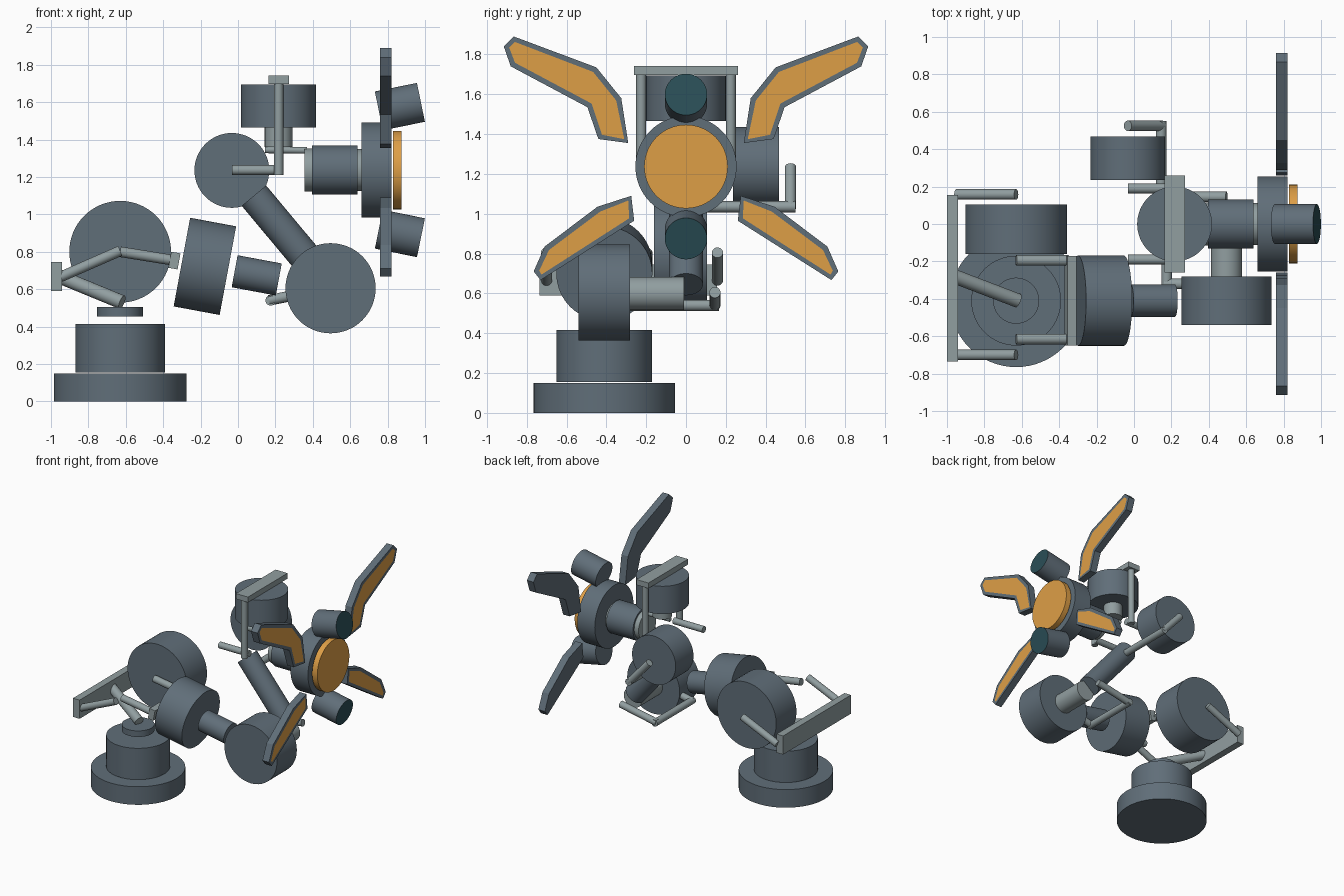
import bpy, bmesh
from mathutils import Vector

if "Cube" in bpy.data.objects:
    bpy.data.objects.remove(bpy.data.objects["Cube"])


def material(name, rgb):
    m = bpy.data.materials.new(name)
    m.diffuse_color = (*rgb, 1)
    m.use_nodes = True
    m.node_tree.nodes["Principled BSDF"].inputs["Base Color"].default_value = m.diffuse_color
    return m


STEEL = material("slate_steel", (0.117, 0.156, 0.190))
LIGHT = material("pale_metal", (0.283, 0.342, 0.352))
AMBER = material("amber", (0.73, 0.345, 0.062))
TEAL = material("dark_teal_glass", (0.023, 0.076, 0.093))


def finish(name, bm, *mats):
    bmesh.ops.recalc_face_normals(bm, faces=bm.faces)
    me = bpy.data.meshes.new(name)
    bm.to_mesh(me)
    bm.free()
    for m in mats:
        me.materials.append(m)
    ob = bpy.data.objects.new(name, me)
    bpy.context.collection.objects.link(ob)
    return ob


def cyl(name, a, b, r, mat=STEEL, cap=None, seg=64):
    """Cylinder from point a to point b; optional cap material on the b end."""
    a, b = Vector(a), Vector(b)
    d = b - a
    bm = bmesh.new()
    bmesh.ops.create_cone(bm, cap_ends=True, segments=seg, radius1=r, radius2=r, depth=d.length)
    for f in bm.faces:
        f.smooth = len(f.verts) == 4
        if cap and len(f.verts) > 4 and f.calc_center_median().z > 0:
            f.material_index = 1
    rot = d.to_track_quat('Z', 'Y').to_matrix()
    for v in bm.verts:
        v.co = rot @ v.co + (a + b) / 2
    return finish(name, bm, mat, *([cap] if cap else []))


def rod(name, a, b, r=0.028):
    return cyl(name, a, b, r, LIGHT, seg=32)


def box(name, center, size, tilt=0.0):
    bm = bmesh.new()
    bmesh.ops.create_cube(bm, size=1)
    for v in bm.verts:
        v.co = Vector([c * s for c, s in zip(v.co, size)])
    ob = finish(name, bm, LIGHT)
    ob.location = center
    ob.rotation_euler[1] = tilt
    return ob


def fin(name, pts, side):
    """Extruded fin with an inset amber panel on its +x face."""
    bm = bmesh.new()
    f = bm.faces.new([bm.verts.new((0.76, side * y, z)) for y, z in pts])
    ext = bmesh.ops.extrude_face_region(bm, geom=[f])
    for v in ext["geom"]:
        if isinstance(v, bmesh.types.BMVert):
            v.co.x = 0.82
    bmesh.ops.recalc_face_normals(bm, faces=bm.faces)
    front = max(bm.faces, key=lambda q: q.calc_center_median().x)
    bmesh.ops.inset_individual(bm, faces=[front], thickness=0.028)
    front.material_index = 1
    finish(name, bm, STEEL, AMBER)


# Base turntable
BX, BY = -0.63, -0.41
cyl("base_plinth", (BX, BY, 0), (BX, BY, 0.15), 0.355)
cyl("base_motor", (BX, BY, 0.155), (BX, BY, 0.415), 0.24)
cyl("base_output", (BX, BY, 0.455), (BX, BY, 0.505), 0.123)
rod("base_link", (-0.62, BY, 0.53), (-0.96, -0.28, 0.67), 0.038)

# Shoulder yoke and drum
box("shoulder_yoke_plate", (-0.97, -0.29, 0.667), (0.06, 0.89, 0.155))
for i, y in enumerate((0.158, -0.70)):
    rod(f"shoulder_yoke_arm_{i}", (-0.95, y, 0.665), (-0.63, y, 0.805))
cyl("shoulder_drum", (BX, -0.16, 0.80), (BX, 0.105, 0.80), 0.272)

# Shoulder output bracket and roll drum
for i, y in enumerate((-0.195, -0.615)):
    rod(f"upper_arm_rod_{i}", (-0.63, y, 0.80), (-0.35, y, 0.755))
box("roll_bracket", (-0.34, BY, 0.753), (0.05, 0.48, 0.087), 0.18)
axis = Vector((0.983, 0, -0.183))
c = Vector((-0.177, BY, 0.722))
cyl("roll_drum", c - axis * 0.125, c + axis * 0.125, 0.241)
c = Vector((0.10, BY, 0.674))
cyl("roll_output_tube", c - axis * 0.12, c + axis * 0.12, 0.087)

# Elbow drum with its offset bracket
EX, EZ = 0.495, 0.605
rod("elbow_crossbar", (0.175, -0.34, 0.54), (0.175, 0.165, 0.54))
rod("elbow_arm", (0.165, 0.145, 0.54), (EX, 0.145, EZ))
rod("elbow_front_arm", (0.165, -0.32, 0.54), (0.40, -0.32, 0.59))
cyl("elbow_drum", (EX, -0.54, EZ), (EX, -0.28, EZ), 0.241)
cyl("elbow_output", (EX, -0.28, 0.60), (EX, -0.01, 0.60), 0.083, LIGHT)
cyl("forearm_tube", (0.465, 0, 0.645), (0.085, 0, 1.10), 0.085)

# Wrist pitch drum
rod("wrist_crossbar", (0.145, 0, 1.035), (0.145, 0.55, 1.035))
rod("wrist_arm", (0.15, 0.525, 1.03), (-0.033, 0.525, 1.235))
cyl("wrist_pitch_drum", (-0.033, 0.235, 1.235), (-0.033, 0.468, 1.235), 0.2)

# Wrist hanger frame and yaw drum
for i, s in enumerate((-1, 1)):
    rod(f"hanger_side_arm_{i}", (-0.033, s * 0.19, 1.237), (0.24, s * 0.19, 1.237), 0.026)
    rod(f"hanger_post_{i}", (0.217, s * 0.225, 1.21), (0.217, s * 0.225, 1.70), 0.025)
box("hanger_top_bar", (0.218, 0, 1.72), (0.11, 0.52, 0.045))
cyl("wrist_yaw_drum", (0.217, 0, 1.465), (0.217, 0, 1.695), 0.2)
cyl("yaw_output", (0.217, 0, 1.36), (0.217, 0, 1.465), 0.074, LIGHT)
rod("yaw_link", (0.145, 0, 1.345), (0.37, 0, 1.342), 0.018)

# Wrist roll motor and head
HZ = 1.237
cyl("head_roll_mount", (0.355, 0, HZ), (0.395, 0, HZ), 0.115, LIGHT)
cyl("head_roll_drum", (0.395, 0, HZ), (0.64, 0, HZ), 0.131)
cyl("head_roll_output", (0.64, 0, HZ), (0.66, 0, HZ), 0.112, LIGHT)
cyl("head_disc", (0.66, 0, HZ), (0.82, 0, HZ), 0.254)
cyl("head_face", (0.828, 0, HZ), (0.875, 0, HZ), 0.21, AMBER)

# Sensor barrels above and below the head
for n, s in (("upper", 1), ("lower", -1)):
    cyl(f"{n}_sensor", (0.753, 0, HZ + s * 0.316), (0.978, 0, HZ + s * 0.362), 0.106, STEEL, TEAL)

# Four fins
UPPER = [(0.865, 1.89), (0.915, 1.84), (0.88, 1.74), (0.495, 1.535),
         (0.44, 1.375), (0.29, 1.355), (0.325, 1.58), (0.45, 1.735)]
LOWER = [(0.275, 1.09), (0.26, 0.965), (0.73, 0.667), (0.765, 0.71),
         (0.71, 0.835), (0.445, 1.035)]
for n, s in (("right", 1), ("left", -1)):
    fin(f"upper_{n}_fin", UPPER, s)
    fin(f"lower_{n}_fin", LOWER, s)
